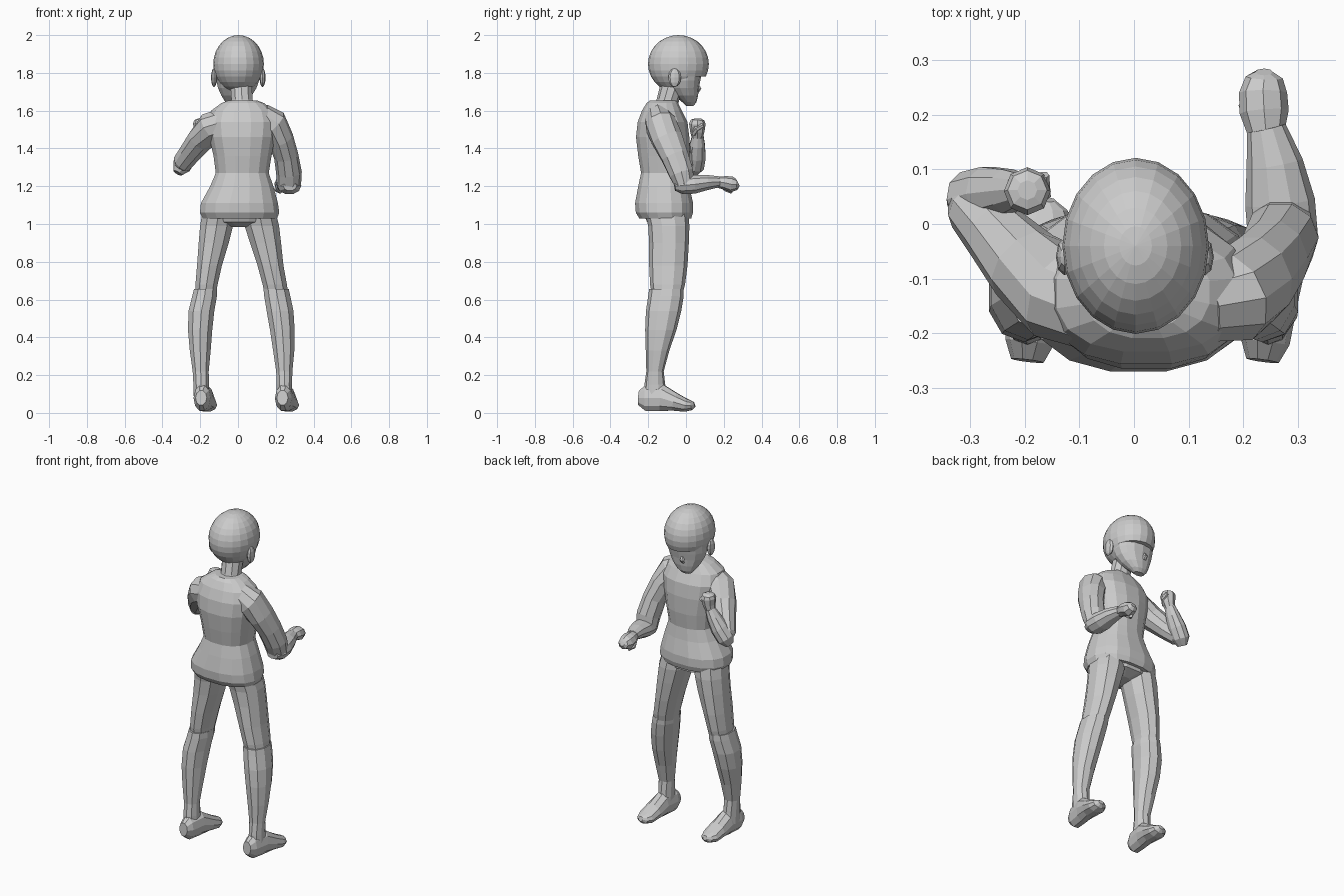
import bpy, bmesh, math
from mathutils import Vector


def mesh_object(name, bm):
    bmesh.ops.recalc_face_normals(bm, faces=bm.faces)
    me = bpy.data.meshes.new(name)
    bm.to_mesh(me)
    bm.free()
    ob = bpy.data.objects.new(name, me)
    bpy.context.collection.objects.link(ob)
    return ob


def skin(name, loops):
    """Join closed loops of points with quads and cap both ends."""
    bm = bmesh.new()
    rows = [[bm.verts.new(p) for p in loop] for loop in loops]
    n = len(rows[0])
    for a, b in zip(rows, rows[1:]):
        for i in range(n):
            j = (i + 1) % n
            bm.faces.new((a[i], a[j], b[j], b[i]))
    bm.faces.new(rows[0])
    bm.faces.new(rows[-1])
    return mesh_object(name, bm)


def stack(name, rings, n=12, power=1.0):
    """Level rings given as z, x min, x max, y min, y max."""
    def sq(v):
        return math.copysign(abs(v) ** power, v)
    loops = []
    for z, x0, x1, y0, y1 in rings:
        angles = [2 * math.pi * (i + 0.5) / n for i in range(n)]
        loops.append([((x0 + x1) / 2 + (x1 - x0) / 2 * sq(math.cos(a)),
                       (y0 + y1) / 2 + (y1 - y0) / 2 * sq(math.sin(a)), z) for a in angles])
    return skin(name, loops)


def tube(name, rings, ref, n=10):
    """Rings across a path, given as point, half width, half height."""
    pts = [Vector(r[0]) for r in rings]
    loops = []
    for k, (_, w, h) in enumerate(rings):
        t = (pts[min(k + 1, len(pts) - 1)] - pts[max(k - 1, 0)]).normalized()
        side = t.cross(Vector(ref)).normalized()
        up = side.cross(t)
        loops.append([pts[k] + side * w * math.cos(2 * math.pi * i / n)
                      + up * h * math.sin(2 * math.pi * i / n) for i in range(n)])
    return skin(name, loops)


def ball(name, centre, size, u=10, v=7):
    bm = bmesh.new()
    bmesh.ops.create_uvsphere(bm, u_segments=u, v_segments=v, radius=1)
    for p in bm.verts:
        p.co = Vector([c + s * q for c, s, q in zip(centre, size, p.co)])
    return mesh_object(name, bm)


# Sweater with flared hem
stack("sweater", [
    (1.03, -.19, .21, -.25, .03), (1.06, -.205, .222, -.268, .04), (1.11, -.2, .215, -.272, .04),
    (1.2, -.15, .19, -.255, .02), (1.27, -.12, .165, -.24, .01), (1.36, -.132, .18, -.255, .02),
    (1.46, -.155, .2, -.267, .02), (1.54, -.165, .21, -.258, .01), (1.6, -.145, .19, -.235, -.02),
    (1.64, -.09, .14, -.21, -.04), (1.655, -.05, .1, -.19, -.05)], 16, .85)
stack("pelvis", [(.985, -.04, .06, -.16, -.05), (1.01, -.17, .19, -.21, .01),
                 (1.08, -.18, .2, -.24, .02)])

# Neck and face
stack("neck", [(1.6, -.05, .1, -.18, -.05), (1.66, -.038, .08, -.155, -.035),
               (1.76, -.045, .075, -.13, 0)], 10)
stack("face", [
    (1.625, -.05, .015, -.0, .04), (1.645, -.068, .04, -.02, .055), (1.68, -.09, .075, -.06, .064),
    (1.72, -.108, .1, -.09, .068), (1.76, -.118, .115, -.11, .076), (1.81, -.12, .12, -.11, .085)],
    14, .9)
tube("nose", [((-.02, .05, 1.75), .008, .01), ((-.022, .07, 1.715), .014, .014),
              ((-.021, .062, 1.7), .012, .008)], (0, 1, 0), 6)

# Hair cap, cut level above the face and overhanging it
cap = ball("hair_cap", (.003, -.04, 1.847), (.134, .161, .153), 20, 14)
for p in cap.data.vertices:
    edge = 1.78 if p.co.y > 0 else (1.72 if p.co.y > -.08 else 1.69)
    p.co.z = max(p.co.z, edge)
for s, x in (("left", -.127), ("right", .13)):
    ball(s + "_ear", (x, -.06, 1.775), (.016, .034, .05), 8, 6)

# Raised left arm
tube("left_upper_arm", [
    ((-.06, -.15, 1.54), .085, .08), ((-.14, -.125, 1.51), .09, .085), ((-.2, -.075, 1.445), .075, .07),
    ((-.255, -.015, 1.375), .06, .062), ((-.295, .03, 1.325), .052, .056),
    ((-.318, .05, 1.3), .025, .03)], (0, 0, 1))
tube("left_forearm", [
    ((-.32, .035, 1.27), .025, .03), ((-.3, .045, 1.305), .05, .053), ((-.265, .055, 1.36), .05, .052),
    ((-.23, .06, 1.42), .04, .042), ((-.208, .063, 1.465), .029, .032)], (0, 1, 0))
tube("left_fist", [
    ((-.212, .06, 1.45), .026, .028), ((-.2, .06, 1.49), .035, .038), ((-.195, .06, 1.53), .043, .044),
    ((-.195, .062, 1.55), .036, .036), ((-.195, .062, 1.558), .018, .018)], (0, 1, 0), 8)
tube("left_thumb", [((-.185, .04, 1.475), .012, .014), ((-.165, .055, 1.505), .014, .016),
                    ((-.165, .09, 1.525), .01, .012)], (0, 0, 1), 6)

# Forward right arm
tube("right_upper_arm", [
    ((.12, -.15, 1.56), .08, .07), ((.18, -.135, 1.53), .085, .085), ((.225, -.1, 1.45), .07, .085),
    ((.255, -.06, 1.36), .065, .075), ((.27, -.025, 1.27), .068, .068),
    ((.27, -.008, 1.21), .064, .055), ((.27, 0, 1.17), .035, .03)], (0, 1, 0))
tube("right_forearm", [
    ((.275, -.06, 1.2), .035, .025), ((.272, -.02, 1.205), .064, .05), ((.267, .04, 1.21), .064, .052),
    ((.257, .11, 1.22), .052, .042), ((.242, .175, 1.224), .036, .03)], (0, 0, 1))
tube("right_fist", [
    ((.242, .16, 1.222), .032, .028), ((.238, .205, 1.218), .045, .036), ((.236, .24, 1.21), .044, .042),
    ((.238, .268, 1.21), .034, .03), ((.238, .278, 1.215), .016, .014)], (0, 0, 1), 8)
tube("right_thumb", [((.215, .18, 1.21), .012, .014), ((.205, .215, 1.185), .014, .016),
                     ((.225, .24, 1.17), .011, .01)], (0, 0, 1), 6)

# Legs: inner and outer edge per side, shared front and back
TROUSER = [(1.08, -.19, -.01, .02, .2), (.99, -.205, -.022, .03, .222), (.9, -.212, -.045, .06, .232),
           (.78, -.22, -.082, .1, .244), (.68, -.228, -.105, .127, .262), (.62, -.23, -.115, .14, .27)]
TROUSER_Y = [(-.22, .01), (-.2, .018), (-.195, .015), (-.195, .008), (-.19, -.005), (-.18, -.02)]
SHIN = [(.655, -.236, -.108, .132, .272), (.62, -.245, -.108, .135, .28), (.54, -.265, -.122, .148, .297),
        (.44, -.268, -.133, .166, .303), (.33, -.258, -.142, .183, .301), (.22, -.242, -.153, .2, .29),
        (.15, -.238, -.152, .203, .288), (.08, -.236, -.15, .203, .29)]
SHIN_Y = [(-.195, -.012), (-.2, -.012), (-.212, -.025), (-.216, -.05), (-.213, -.088), (-.21, -.118),
          (-.22, -.11), (-.225, -.1)]
for k, s in ((1, "left"), (3, "right")):
    for part, xs, ys in (("trouser_leg", TROUSER, TROUSER_Y), ("shin", SHIN, SHIN_Y)):
        stack(s + "_" + part, [(r[0], r[k], r[k + 1], *y) for r, y in zip(xs, ys)], 10, .95)

# Feet, both turned slightly to the right
FOOT = [(-.25, .08, .03, .04), (-.215, .078, .045, .07), (-.13, .08, .05, .075), (-.06, .058, .056, .05),
        (0, .04, .055, .036), (.03, .04, .04, .026), (.045, .045, .016, .014)]
for s, heel, toe in (("left", -.195, -.16), ("right", .235, .275)):
    tube(s + "_foot", [((heel + (toe - heel) * (y + .25) / .29, y, z), w, h)
                       for y, z, w, h in FOOT], (0, 0, 1))
